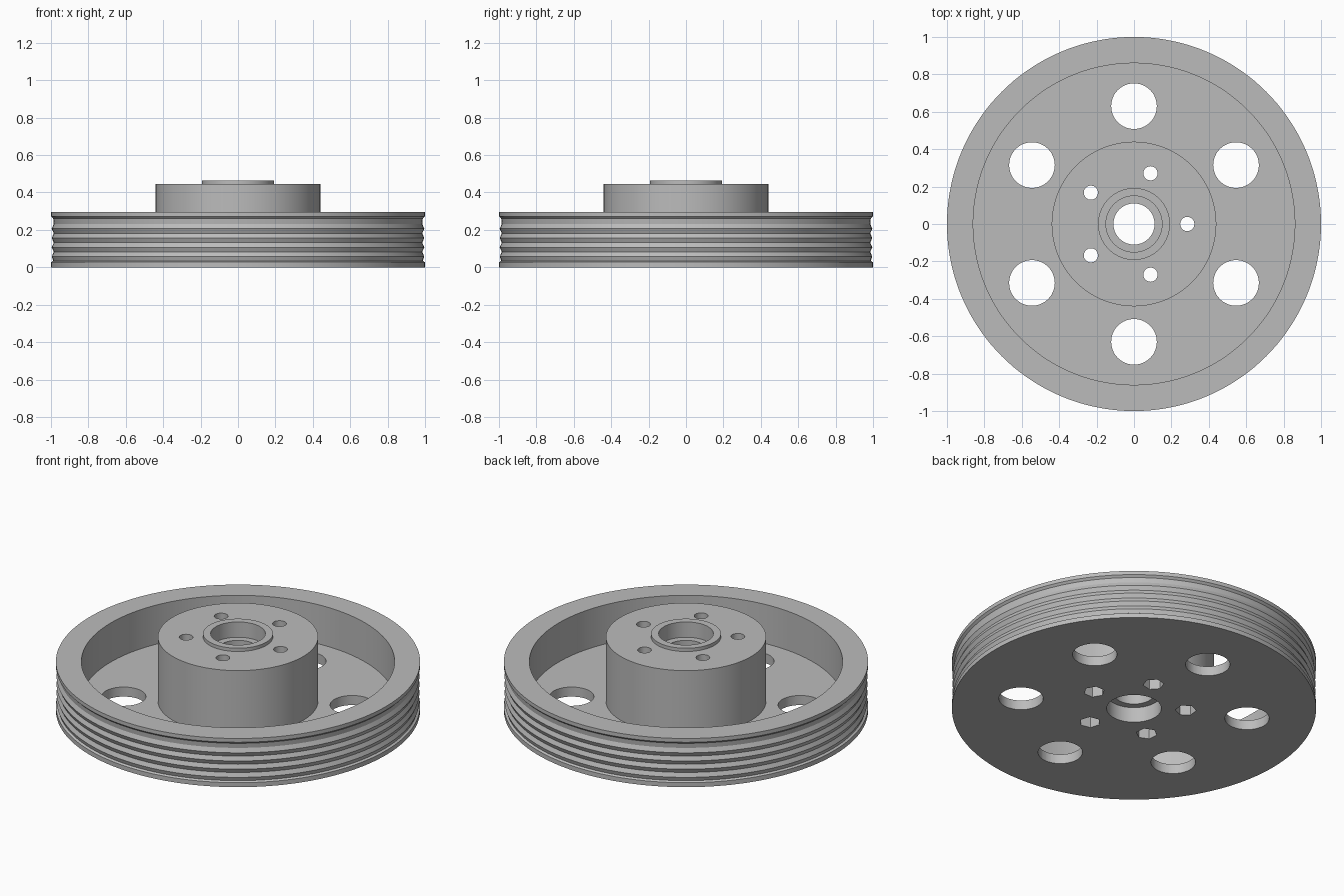
import bpy, bmesh, math
from mathutils import Matrix

if "Cube" in bpy.data.objects:
    bpy.data.objects.remove(bpy.data.objects["Cube"])

# Plain grey metal
metal = bpy.data.materials.new("grey_metal")
metal.use_nodes = True
grey = (0.5, 0.5, 0.5, 1)
metal.diffuse_color = grey
metal.node_tree.nodes["Principled BSDF"].inputs["Base Color"].default_value = grey


def make_object(name, bm):
    bmesh.ops.recalc_face_normals(bm, faces=bm.faces)
    mesh = bpy.data.meshes.new(name)
    bm.to_mesh(mesh)
    bm.free()
    mesh.materials.append(metal)
    obj = bpy.data.objects.new(name, mesh)
    bpy.context.collection.objects.link(obj)
    return obj


def revolve(name, profile, steps):
    """Spin a closed (radius, height) outline around z."""
    bm = bmesh.new()
    verts = [bm.verts.new((r, 0, z)) for r, z in profile]
    edges = [bm.edges.new((verts[i - 1], verts[i])) for i in range(len(verts))]
    bmesh.ops.spin(bm, geom=verts + edges, cent=(0, 0, 0), axis=(0, 0, 1),
                   angle=math.tau, steps=steps, use_merge=True)
    bmesh.ops.remove_doubles(bm, verts=bm.verts, dist=0.0001)
    return make_object(name, bm)


def cutter_ring(name, count, ring, radius, sides, low, high, start=0):
    """Prisms arranged in a ring, each turned to face outward."""
    bm = bmesh.new()
    for i in range(count):
        place = (Matrix.Rotation(start + math.tau * i / count, 4, "Z")
                 @ Matrix.Translation((ring, 0, (low + high) / 2))
                 @ Matrix.Rotation(math.pi / 2, 4, "Z"))
        bmesh.ops.create_cone(bm, cap_ends=True, segments=sides, radius1=radius,
                              radius2=radius, depth=high - low, matrix=place)
    obj = make_object(name, bm)
    obj.hide_render = True
    return obj


# Outer belt face: flanges with a zigzag of ribs between them
ribs = [(0.985 if i % 2 else 0.996, 0.0575 + 0.0248 * i) for i in range(8)]
belt = [(1, 0), (1, 0.027), (0.988, 0.034)] + ribs + [(0.988, 0.26), (1, 0.272), (1, 0.295)]

# Inner rim wall, floor, hub, raised collar and stepped bore
inside = [(0.86, 0.295), (0.86, 0.058), (0.44, 0.058), (0.44, 0.445),
          (0.192, 0.445), (0.192, 0.465), (0.15, 0.465), (0.15, 0.372),
          (0.11, 0.372), (0.11, 0.092), (0.15, 0.092), (0.15, 0)]
pulley = revolve("pulley_wheel", belt + inside, 144)

# Lightening holes, bolt holes and hexagonal nut pockets
cutters = [
    cutter_ring("floor_hole_cutter", 6, 0.63, 0.122, 48, -0.1, 0.2, math.pi / 6),
    cutter_ring("bolt_hole_cutter", 5, 0.285, 0.038, 24, -0.1, 0.6),
    cutter_ring("nut_pocket_cutter", 5, 0.285, 0.058, 6, -0.1, 0.13),
]
bpy.context.view_layer.objects.active = pulley
for cutter in cutters:
    mod = pulley.modifiers.new(cutter.name, "BOOLEAN")
    mod.operation = "DIFFERENCE"
    mod.solver = "EXACT"
    mod.object = cutter
    bpy.ops.object.modifier_apply(modifier=mod.name)
    bpy.data.objects.remove(cutter)

# Smooth round walls, crisp edges
bpy.ops.object.select_all(action="DESELECT")
pulley.select_set(True)
bpy.ops.object.shade_smooth_by_angle(angle=math.radians(20))
